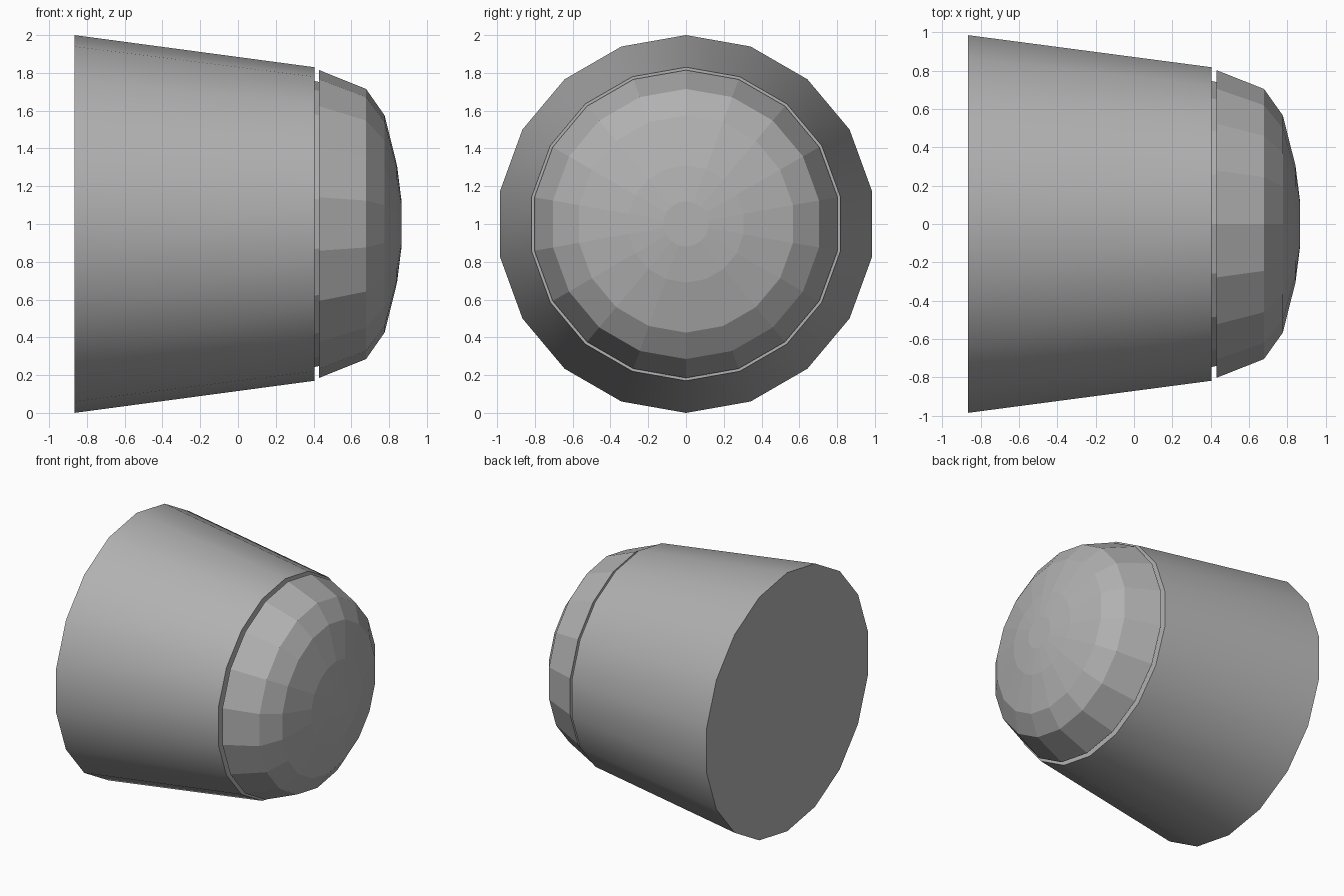
import bpy, bmesh
from math import sin, cos, pi, radians

if "Cube" in bpy.data.objects:
    bpy.data.objects.remove(bpy.data.objects["Cube"])

SIDES = 18

# Dark grey finish shared by both parts
grey = bpy.data.materials.new("dark_grey")
grey.diffuse_color = (0.44, 0.44, 0.44, 1)
grey.use_nodes = True
grey.node_tree.nodes["Principled BSDF"].inputs["Base Color"].default_value = grey.diffuse_color


def lathe(name, profile, close_start=False, close_end=False):
    """Revolve (x, radius) points around the horizontal x axis at z = 1."""
    bm = bmesh.new()
    rings = []
    for x, r in profile:
        rings.append([bm.verts.new((x, r * sin(2 * pi * i / SIDES),
                                    1 + r * cos(2 * pi * i / SIDES)))
                      for i in range(SIDES)])
    for a, b in zip(rings, rings[1:]):
        for i in range(SIDES):
            j = (i + 1) % SIDES
            bm.faces.new((a[i], b[i], b[j], a[j]))
    if close_start:
        bm.faces.new(rings[0])
    if close_end:
        bm.faces.new(rings[-1][::-1])
    bmesh.ops.recalc_face_normals(bm, faces=bm.faces)
    mesh = bpy.data.meshes.new(name)
    bm.to_mesh(mesh)
    bm.free()
    mesh.materials.append(grey)
    obj = bpy.data.objects.new(name, mesh)
    bpy.context.collection.objects.link(obj)
    return obj


# Tapered body, closed at both ends, smooth around its side
body = lathe("tapered_body", [(-0.866, 1.0), (0.404, 0.83)], True, True)
bpy.ops.object.select_all(action='DESELECT')
body.select_set(True)
bpy.context.view_layer.objects.active = body
bpy.ops.object.shade_smooth_by_angle(angle=radians(30))

# Faceted domed nose with a recessed neck that leaves a groove behind it
lathe("domed_nose", [(0.404, 0.757), (0.429, 0.752), (0.429, 0.815),
                     (0.678, 0.715), (0.776, 0.575), (0.842, 0.31),
                     (0.866, 0.12)], False, True)
